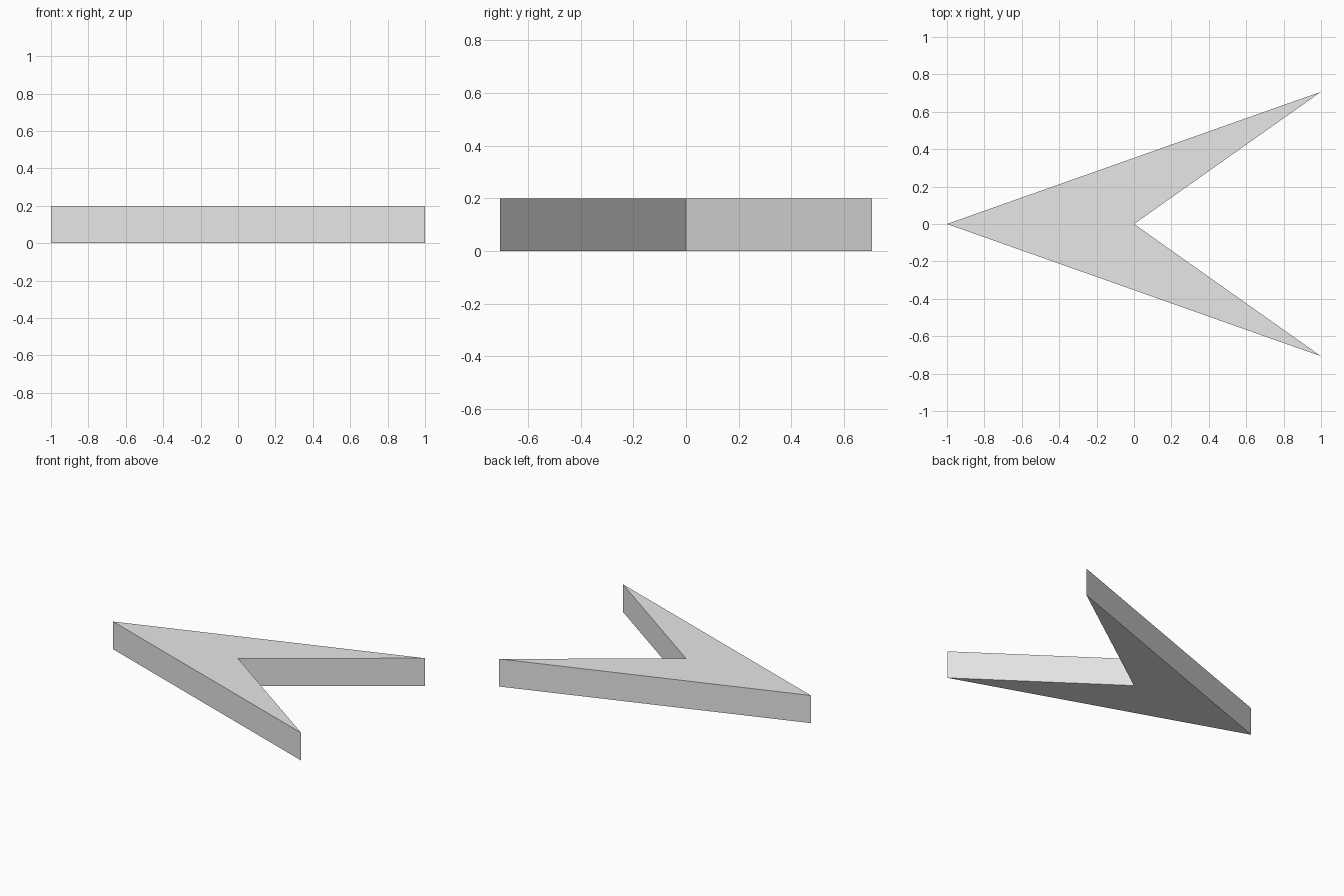
import bpy
import bmesh

cube = bpy.data.objects.get("Cube")
if cube:
    bpy.data.objects.remove(cube, do_unlink=True)

# Single plain grey
grey = bpy.data.materials.new("light_grey")
grey.use_nodes = True
colour = (0.8, 0.8, 0.8, 1.0)
grey.diffuse_color = colour
grey.node_tree.nodes["Principled BSDF"].inputs["Base Color"].default_value = colour

# Arrowhead outline: tip, lower barb, notch, upper barb
HEIGHT = 0.2
outline = [(-1, 0), (1, -0.707), (0, 0), (1, 0.707)]

bm = bmesh.new()
verts = [bm.verts.new((x, y, 0)) for x, y in outline]

# Two triangles share the tip-to-notch line, so the concave shape stays clean
tip, lower, notch, upper = verts
base = [bm.faces.new((tip, lower, notch)), bm.faces.new((tip, notch, upper))]

# Extrude the outline into a flat slab
raised = bmesh.ops.extrude_face_region(bm, geom=base, use_keep_orig=True)["geom"]
top_verts = [v for v in raised if isinstance(v, bmesh.types.BMVert)]
bmesh.ops.translate(bm, verts=top_verts, vec=(0, 0, HEIGHT))
bmesh.ops.recalc_face_normals(bm, faces=bm.faces)

mesh = bpy.data.meshes.new("arrowhead")
bm.to_mesh(mesh)
bm.free()
mesh.materials.append(grey)
arrowhead = bpy.data.objects.new("arrowhead", mesh)
bpy.context.collection.objects.link(arrowhead)
